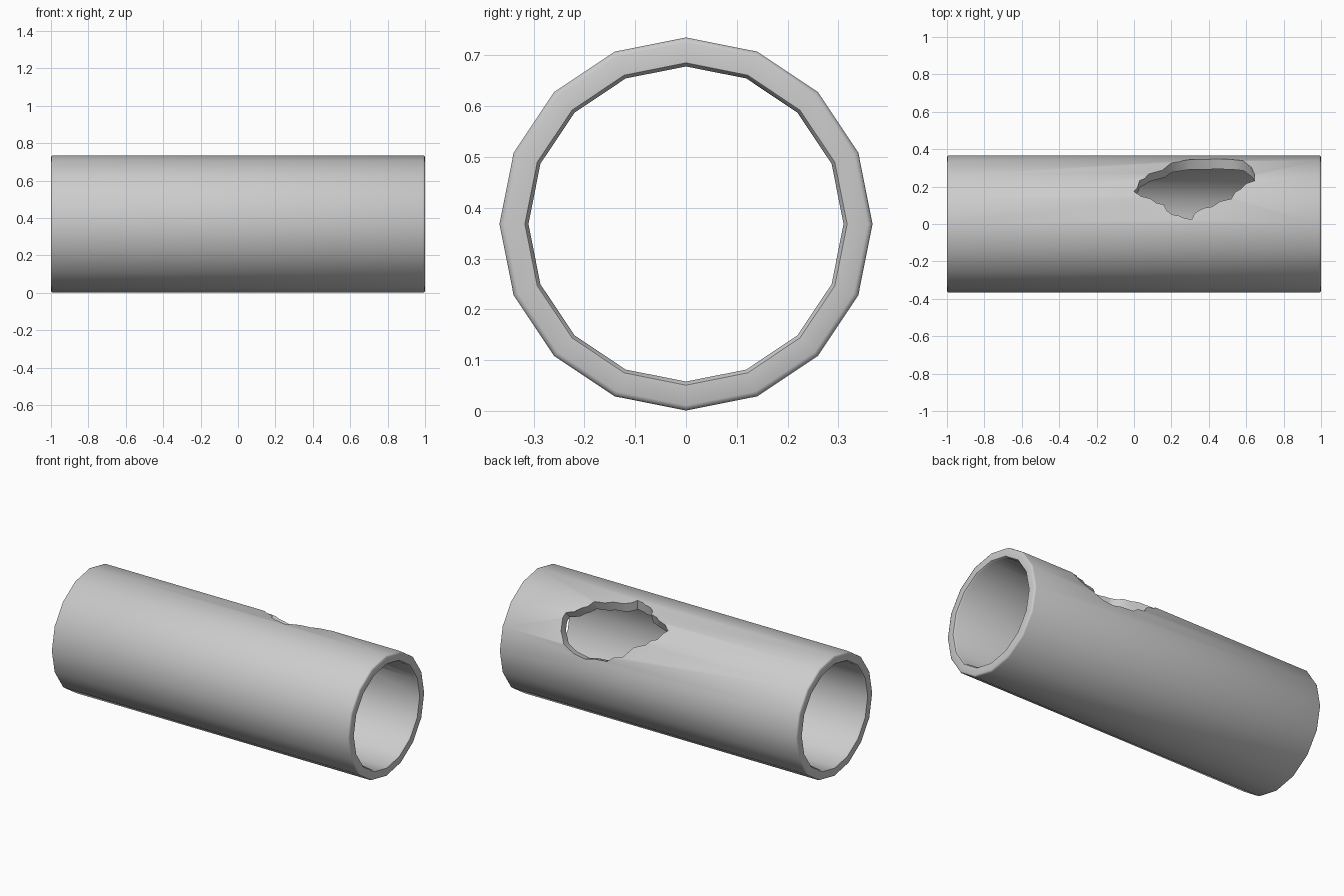
import bpy, bmesh, math

if "Cube" in bpy.data.objects:
    bpy.data.objects.remove(bpy.data.objects["Cube"])

SIDES, R_OUT, R_IN, AXIS_Z, BEV = 16, 0.367, 0.31, 0.368, 0.01


def on_axis(x, r, a):
    """Point at angle a from straight up, around the pipe axis."""
    return (x, r * math.sin(a), AXIS_Z + r * math.cos(a))


def make_object(name, bm):
    bmesh.ops.recalc_face_normals(bm, faces=bm.faces)
    mesh = bpy.data.meshes.new(name)
    bm.to_mesh(mesh)
    bm.free()
    obj = bpy.data.objects.new(name, mesh)
    bpy.context.collection.objects.link(obj)
    return obj


def bridge(bm, a, b):
    for i in range(len(a)):
        j = (i + 1) % len(a)
        bm.faces.new((a[i], a[j], b[j], b[i]))


# pipe: closed wall profile (x, radius) swept round the axis, with softened rims
profile = [(-1 + BEV, R_OUT), (1 - BEV, R_OUT), (0.997, R_OUT - 0.003), (1, R_OUT - BEV),
           (1, R_IN + 0.007), (1 - BEV, R_IN), (-1 + BEV, R_IN),
           (-1, R_IN + 0.007), (-1, R_OUT - BEV), (-0.997, R_OUT - 0.003)]
bm = bmesh.new()
rings = [[bm.verts.new(on_axis(x, r, math.tau * k / SIDES)) for x, r in profile]
         for k in range(SIDES)]
for k in range(SIDES):
    bridge(bm, rings[k], rings[(k + 1) % SIDES])
pipe = make_object("broken_pipe", bm)

# ragged hole: outline seen from above (x, y), cut radially through the wall
outline = [(0, .177), (.09, .135), (.16, .105), (.20, .055), (.24, .045), (.31, .025),
           (.34, .07), (.42, .095), (.52, .135), (.57, .19), (.645, .235), (.645, .265),
           (.605, .325), (.56, .343), (.44, .354), (.29, .347), (.20, .33),
           (.08, .27), (.03, .235)]
bm = bmesh.new()
loops = [[bm.verts.new(on_axis(x, r, math.asin(y / R_OUT))) for x, y in outline]
         for r in (0.2, 0.6)]
bridge(bm, *loops)
for loop, r in zip(loops, (0.15, 0.65)):
    tip = bm.verts.new(on_axis(0.36, r, math.radians(38)))
    for i in range(len(loop)):
        bm.faces.new((loop[i], loop[(i + 1) % len(loop)], tip))
cutter = make_object("hole_cutter", bm)
cutter.hide_render = True

cut = pipe.modifiers.new("ragged_hole", 'BOOLEAN')
cut.operation = 'DIFFERENCE'
cut.solver = 'EXACT'
cut.object = cutter
bpy.context.view_layer.objects.active = pipe
pipe.select_set(True)
bpy.ops.object.modifier_apply(modifier=cut.name)
bpy.data.objects.remove(cutter)

# smooth wall, crisp hole edge
bpy.ops.object.shade_smooth_by_angle(angle=math.radians(50))
